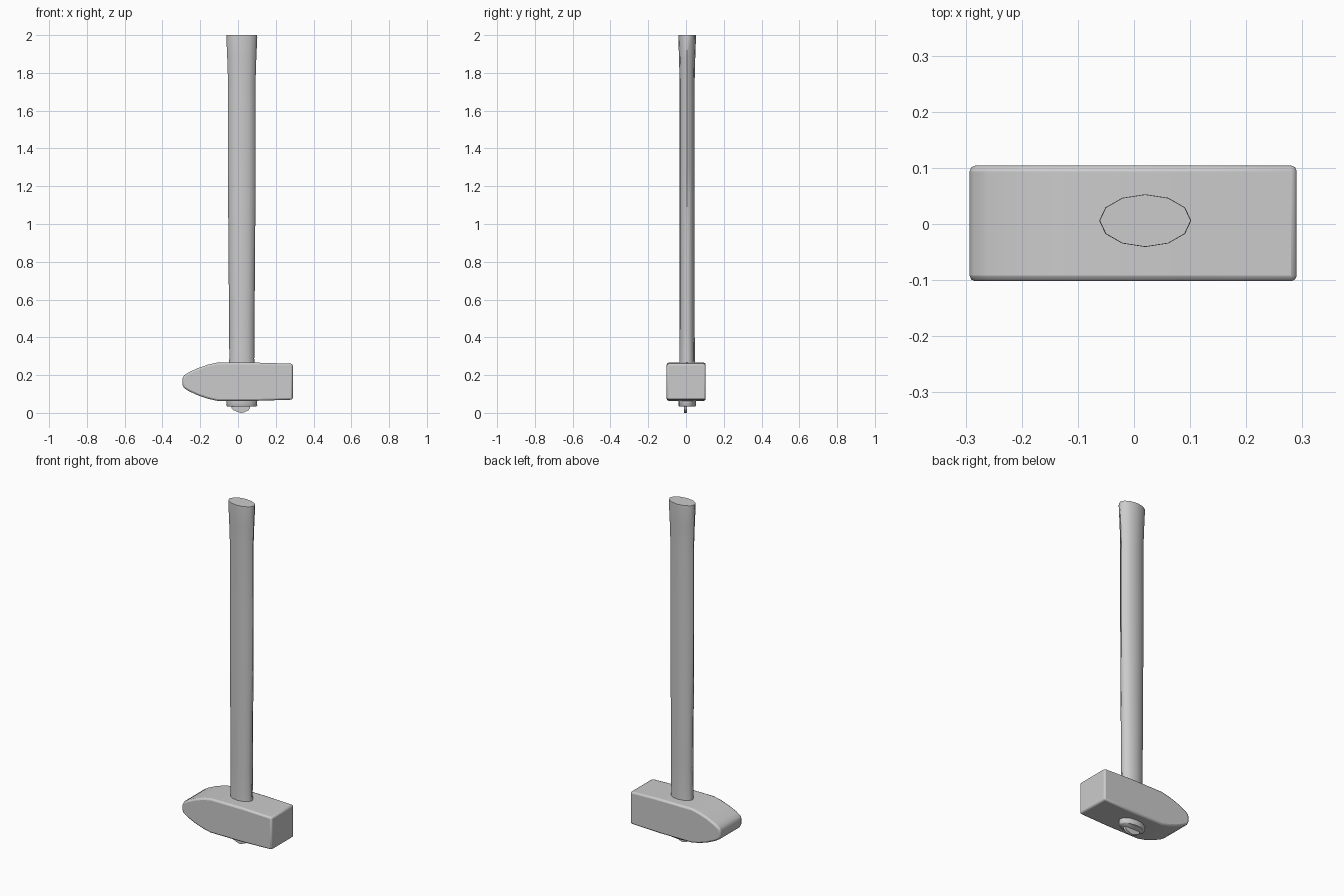
import bpy, bmesh, math

if "Cube" in bpy.data.objects:
    bpy.data.objects.remove(bpy.data.objects["Cube"])


def finish(name, bm, angle=50):
    bmesh.ops.recalc_face_normals(bm, faces=bm.faces)
    mesh = bpy.data.meshes.new(name)
    bm.to_mesh(mesh)
    bm.free()
    ob = bpy.data.objects.new(name, mesh)
    bpy.context.collection.objects.link(ob)
    bpy.ops.object.select_all(action='DESELECT')
    ob.select_set(True)
    bpy.context.view_layer.objects.active = ob
    bpy.ops.object.shade_smooth_by_angle(angle=math.radians(angle))
    return ob


def extrude_profile(name, pts, y0, y1, bevel):
    """Extrude an x/z outline along y and soften its edges."""
    bm = bmesh.new()
    face = bm.faces.new([bm.verts.new((x, y0, z)) for x, z in pts])
    new = bmesh.ops.extrude_face_region(bm, geom=[face])['geom']
    bmesh.ops.translate(bm, vec=(0, y1 - y0, 0),
                        verts=[v for v in new if isinstance(v, bmesh.types.BMVert)])
    ob = finish(name, bm)
    if bevel:
        mod = ob.modifiers.new("soft_edges", 'BEVEL')
        mod.width = bevel
        mod.segments = 2
        mod.limit_method = 'ANGLE'
        mod.angle_limit = math.radians(40)
    return ob


def oval_loft(name, rings, cx=0.02, cy=0.006, sides=12):
    """Stack oval rings (z, half width, half depth) into a closed shaft."""
    bm = bmesh.new()
    loops = []
    for z, rx, ry in rings:
        loops.append([bm.verts.new((cx + rx * math.cos(2 * math.pi * i / sides),
                                    cy + ry * math.sin(2 * math.pi * i / sides), z))
                      for i in range(sides)])
    for a, b in zip(loops, loops[1:]):
        for i in range(sides):
            j = (i + 1) % sides
            bm.faces.new((a[i], a[j], b[j], b[i]))
    bm.faces.new(loops[0])
    bm.faces.new(loops[-1])
    return finish(name, bm)


# Steel head: square striking face on +x, rounded wedge peen on -x
upper = [(-0.293, 0.018), (-0.285, 0.034), (-0.26, 0.05), (-0.21, 0.073),
         (-0.16, 0.09), (-0.11, 0.101), (0.1, 0.101), (0.29, 0.095)]
outline = ([(x, 0.165 + h) for x, h in upper]
           + [(x, 0.165 - h) for x, h in reversed(upper)])
extrude_profile("hammer_head", outline, -0.102, 0.104, 0.01)

# Wooden handle, flared at the grip end and passing through the head
oval_loft("handle", [
    (0.033, 0.077, 0.043), (0.038, 0.082, 0.046), (0.066, 0.081, 0.046),
    (0.26, 0.069, 0.042), (0.285, 0.066, 0.041), (0.45, 0.067, 0.040),
    (0.8, 0.070, 0.040), (1.3, 0.0735, 0.040), (1.76, 0.073, 0.040),
    (1.88, 0.077, 0.043), (1.99, 0.082, 0.047), (2.0, 0.081, 0.0465)])

# Thin wedge driven into the handle end
extrude_profile("wedge", [
    (-0.034, 0.06), (-0.034, 0.025), (-0.025, 0.015), (-0.005, 0.006), (0.015, 0.0),
    (0.03, 0.002), (0.055, 0.013), (0.063, 0.025), (0.063, 0.06)],
    -0.01, 0.006, 0)
